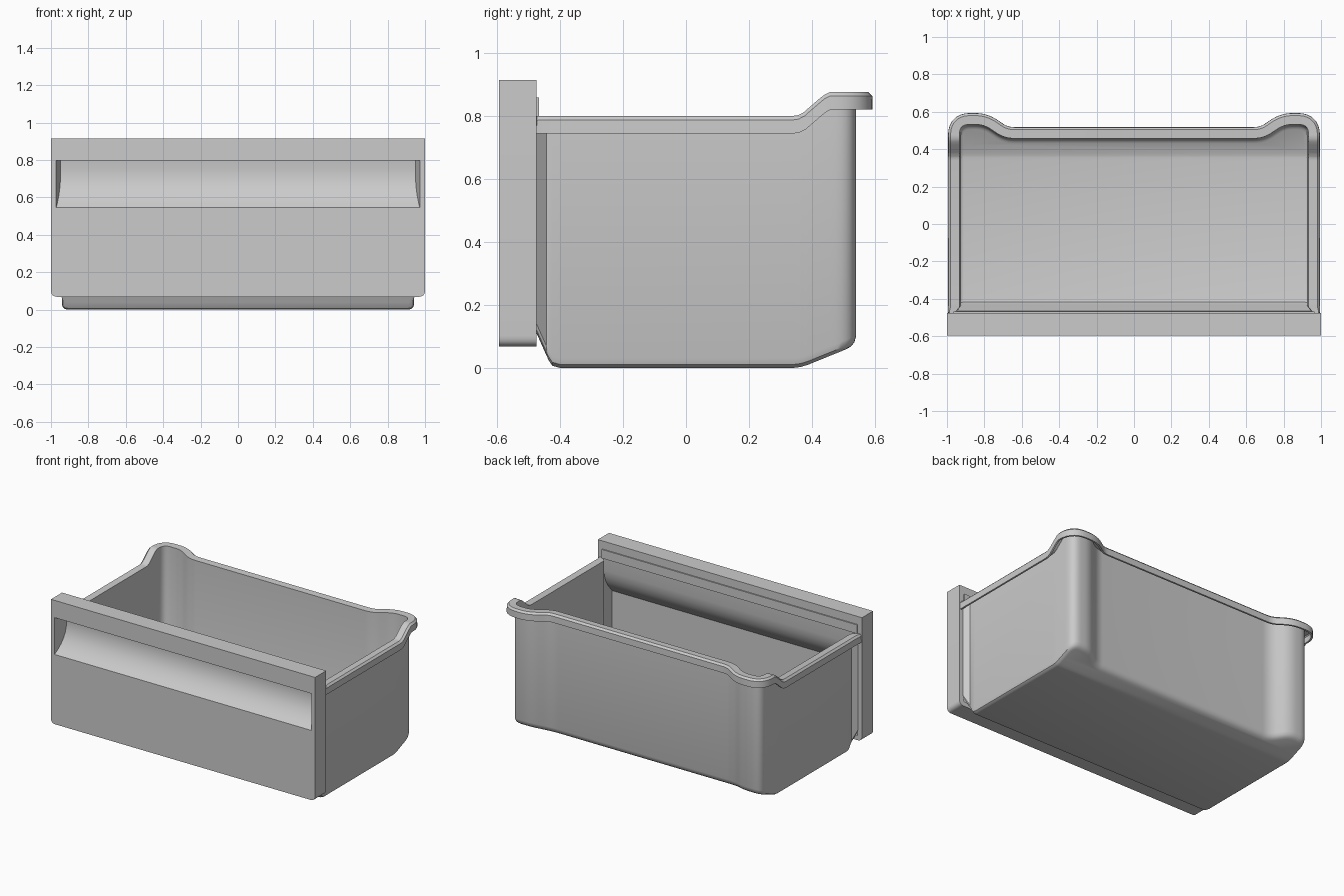
import bpy, bmesh
from math import radians
from mathutils import Vector

if "Cube" in bpy.data.objects:
    bpy.data.objects.remove(bpy.data.objects["Cube"])


def finish(name, bm, recalc=True):
    if recalc:
        bmesh.ops.recalc_face_normals(bm, faces=bm.faces)
    me = bpy.data.meshes.new(name)
    bm.to_mesh(me)
    bm.free()
    ob = bpy.data.objects.new(name, me)
    bpy.context.collection.objects.link(ob)
    return ob


def activate(ob):
    bpy.ops.object.select_all(action='DESELECT')
    ob.select_set(True)
    bpy.context.view_layer.objects.active = ob


def smooth(ob, angle=35):
    activate(ob)
    bpy.ops.object.shade_smooth_by_angle(angle=radians(angle))


def fillet(corners, steps=6):
    """Round a polyline of (x, y, cut length); a cut of 0 keeps the corner."""
    out = []
    for i, (x, y, r) in enumerate(corners):
        p = Vector((x, y))
        if r == 0:
            out.append(p)
            continue
        a = Vector(corners[i - 1][:2])
        b = Vector(corners[(i + 1) % len(corners)][:2])
        a, b = p + (a - p).normalized() * r, p + (b - p).normalized() * r
        for k in range(steps + 1):
            t = k / steps
            out.append(a * (1 - t) ** 2 + p * (2 * t * (1 - t)) + b * t ** 2)
    return out


def loft(name, ring_a, ring_b):
    """Closed solid between two matching rings of 3D points."""
    bm = bmesh.new()
    a = [bm.verts.new(p) for p in ring_a]
    b = [bm.verts.new(p) for p in ring_b]
    bm.faces.new(a)
    bm.faces.new(b[::-1])
    n = len(a)
    for i in range(n):
        bm.faces.new((a[i], b[i], b[(i + 1) % n], a[(i + 1) % n]))
    return finish(name, bm)


def profile_x(name, prof, half_width):
    """Extrude a (y, z) profile across x; half_width may depend on y."""
    return loft(name, [(-half_width(y), y, z) for y, z in prof],
                [(half_width(y), y, z) for y, z in prof])


def cut(ob, cutter):
    mod = ob.modifiers.new("cut", 'BOOLEAN')
    mod.object = cutter
    mod.operation = 'DIFFERENCE'
    mod.solver = 'EXACT'
    activate(ob)
    bpy.ops.object.modifier_apply(modifier=mod.name)
    bpy.data.objects.remove(cutter)


def interp(table, y):
    if y <= table[0][0]:
        return table[0][1]
    for (y0, z0), (y1, z1) in zip(table, table[1:]):
        if y <= y1:
            return z0 + (z1 - z0) * (y - y0) / (y1 - y0)
    return table[-1][1]


# Front panel: slab with rounded bottom corners
slab = fillet([(-1, 0.915, 0), (-1, 0.068, 0.035), (1, 0.068, 0.035), (1, 0.915, 0)])
panel = loft("front_panel", [(p.x, -0.595, p.y) for p in slab],
             [(p.x, -0.475, p.y) for p in slab])

# Scooped finger pull across the front, with tapered ends
scoop = [(-0.65, 0.797), (-0.505, 0.797), (-0.50, 0.75), (-0.502, 0.71), (-0.51, 0.67),
         (-0.524, 0.635), (-0.545, 0.60), (-0.57, 0.57), (-0.595, 0.545), (-0.65, 0.50)]
cut(panel, profile_x("scoop_cutter", scoop, lambda y: 0.972 - 0.25 * (y + 0.595)))

# Hollow back of the panel following the scoop
hollow = [(-0.40, 0.10), (-0.58, 0.10), (-0.58, 0.535), (-0.558, 0.56), (-0.532, 0.59),
          (-0.511, 0.625), (-0.497, 0.665), (-0.489, 0.71), (-0.487, 0.86), (-0.40, 0.86)]
cut(panel, profile_x("hollow_cutter", hollow, lambda y: 0.965))
smooth(panel)

# Rail behind the panel top, where the basket hooks in
rail = [(-0.488, 0.80), (-0.467, 0.80), (-0.467, 0.86), (-0.488, 0.86)]
profile_x("front_rail", rail, lambda y: 0.966)

# Basket: height tables along y for the underside and the rim
under = [(-0.475, 0.11), (-0.437, 0.025), (-0.425, 0.007), (-0.40, 0.0),
         (0.34, 0.0), (0.365, 0.003), (0.39, 0.011), (0.56, 0.08)]
rim = [(0.34, 0.80), (0.36, 0.803), (0.38, 0.813), (0.43, 0.856),
       (0.445, 0.868), (0.46, 0.876)]

# Plan of the basket wall: right half, then its mirror
half = [Vector((0.97, -0.475)), Vector((0.942, -0.443))]
breaks = sorted({y for y, z in under + rim if -0.44 < y < 0.47})
half += [Vector((0.942, y)) for y in breaks]
half += fillet([(0.942, 0.46, 0), (0.942, 0.541, 0.065), (0.80, 0.541, 0.05),
                (0.69, 0.466, 0.05), (0, 0.466, 0)], 7)[1:-1]
path = half + [Vector((-p.x, p.y)) for p in reversed(half)]
count = len(path)


def normal(i):
    """Outward direction, purely sideways at the flared front ends."""
    if i < 2 or i > count - 3:
        return Vector((1 if i < 2 else -1, 0))
    d0 = (path[i] - path[i - 1]).normalized()
    d1 = (path[i + 1] - path[i]).normalized()
    n0, n1 = Vector((d0.y, -d0.x)), Vector((d1.y, -d1.x))
    m = (n0 + n1).normalized()
    return m / max(m.dot(n0), 0.5)


# Rings from floor edge up the wall and over the hooked rim
rings = [(-0.03, under, 0), (-0.017, under, 0.003), (-0.006, under, 0.011),
         (0, under, 0.03), (0, rim, -0.010), (0.034, rim, -0.010),
         (0.04, rim, -0.016), (0.04, rim, -0.055)]
bm = bmesh.new()
grid = []
for off, table, dz in rings:
    row = []
    for i, p in enumerate(path):
        q = p + normal(i) * off
        limit = 0.975 + 0.2 * off
        x = max(-limit, min(limit, q.x))
        row.append(bm.verts.new((x, q.y, interp(table, q.y) + dz)))
    grid.append(row)
for a, b in zip(grid, grid[1:]):
    for i in range(count - 1):
        bm.faces.new((a[i], a[i + 1], b[i + 1], b[i]))

# Basket floor: strips across, then one sloping piece at the back
floor = grid[0]
last = 2 + breaks.index(0.39)
for i in range(last):
    j = count - 1 - i
    bm.faces.new((floor[i], floor[j], floor[j - 1], floor[i + 1]))
bm.faces.new(floor[last:count - last][::-1])

basket = finish("basket", bm, recalc=False)
solid = basket.modifiers.new("wall_thickness", 'SOLIDIFY')
solid.thickness = 0.012
solid.offset = -1
solid.use_even_offset = False
activate(basket)
bpy.ops.object.modifier_apply(modifier=solid.name)
smooth(basket)
